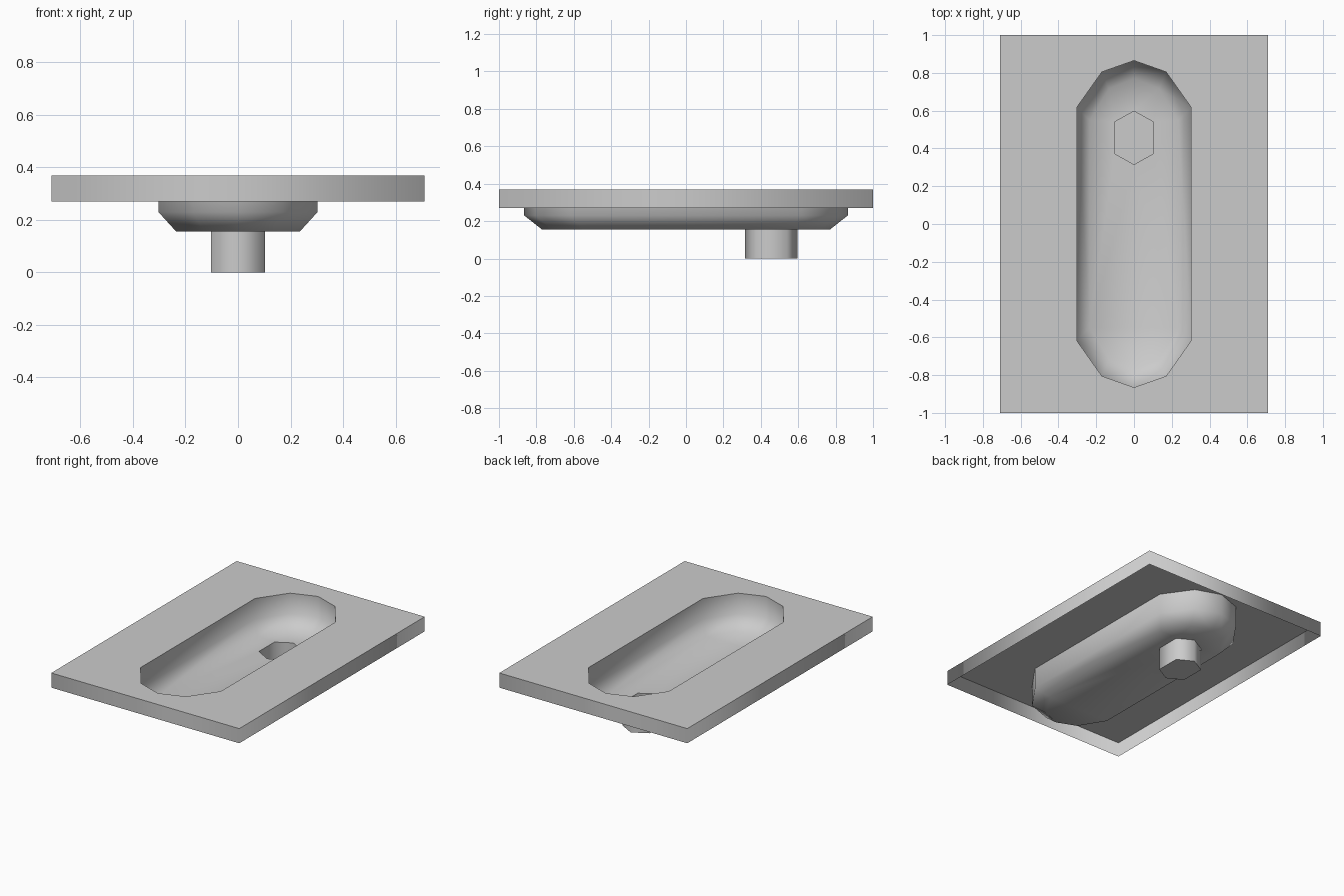
import bpy
import bmesh
from mathutils import Vector

cube = bpy.data.objects.get("Cube")
if cube:
    bpy.data.objects.remove(cube, do_unlink=True)

# Single ceramic colour
ceramic = bpy.data.materials.new("light_grey_ceramic")
ceramic.use_nodes = True
grey = (0.6, 0.6, 0.6, 1)
ceramic.diffuse_color = grey
ceramic.node_tree.nodes["Principled BSDF"].inputs["Base Color"].default_value = grey

TOP, RIM, BEND, FLOOR = 0.37, 0.27, 0.23, 0.155


def ring(bm, outline, z):
    return [bm.verts.new((x, y, z)) for x, y in outline]


def wall(bm, upper, lower, inward=False):
    """Join two counter-clockwise rings with quads."""
    n = len(upper)
    for i in range(n):
        j = (i + 1) % n
        quad = (lower[i], lower[j], upper[j], upper[i])
        bm.faces.new(quad[::-1] if inward else quad)


def fill(bm, *rings):
    """Fill the flat area between the given rings, facing up."""
    edges = []
    for r in rings:
        for a, b in zip(r, r[1:] + r[:1]):
            edges.append(bm.edges.get((a, b)) or bm.edges.new((a, b)))
    made = bmesh.ops.triangle_fill(bm, edges=edges, use_beauty=True,
                                   use_dissolve=False, normal=Vector((0, 0, 1)))
    for item in made["geom"]:
        if isinstance(item, bmesh.types.BMFace):
            item.normal_update()
            if item.normal.z < 0:
                item.normal_flip()


def finish(bm, name, smooth=True):
    for f in bm.faces:
        f.smooth = smooth
    mesh = bpy.data.meshes.new(name)
    bm.to_mesh(mesh)
    bm.free()
    mesh.materials.append(ceramic)
    obj = bpy.data.objects.new(name, mesh)
    bpy.context.collection.objects.link(obj)
    return obj


# Outlines, all counter-clockwise
slab = [(-0.71, -1), (0.71, -1), (0.71, 1), (-0.71, 1)]
quarter = [(0.303, 0.617), (0.17, 0.805), (0, 0.865)]
half = quarter + [(-x, y) for x, y in quarter[1::-1]]
bowl = half + [(-x, -y) for x, y in half]
bowl_floor = [(x * 0.775, y * 0.89) for x, y in bowl]
drain = [(0, 0.315), (0.103, 0.373), (0.103, 0.54),
         (0, 0.597), (-0.103, 0.54), (-0.103, 0.373)]

# Flat top with the bowl opening
bm = bmesh.new()
fill(bm, ring(bm, slab, TOP), ring(bm, bowl, TOP))
finish(bm, "top_plate", smooth=False)

# Thin skirt around the slab, open underneath
bm = bmesh.new()
wall(bm, ring(bm, slab, TOP), ring(bm, slab, RIM))
finish(bm, "skirt")

# Bowl with upright sides, sloped lower edge and drain hole
bm = bmesh.new()
lip, bend, base = ring(bm, bowl, TOP), ring(bm, bowl, BEND), ring(bm, bowl_floor, FLOOR)
wall(bm, lip, bend, inward=True)
wall(bm, bend, base, inward=True)
fill(bm, base, ring(bm, drain, FLOOR))
finish(bm, "bowl")

# Six-sided drain pipe and its closed end
bm = bmesh.new()
wall(bm, ring(bm, drain, FLOOR), ring(bm, drain, 0))
finish(bm, "drain_pipe")
bm = bmesh.new()
bm.faces.new(ring(bm, drain, 0))
finish(bm, "drain_end", smooth=False)
